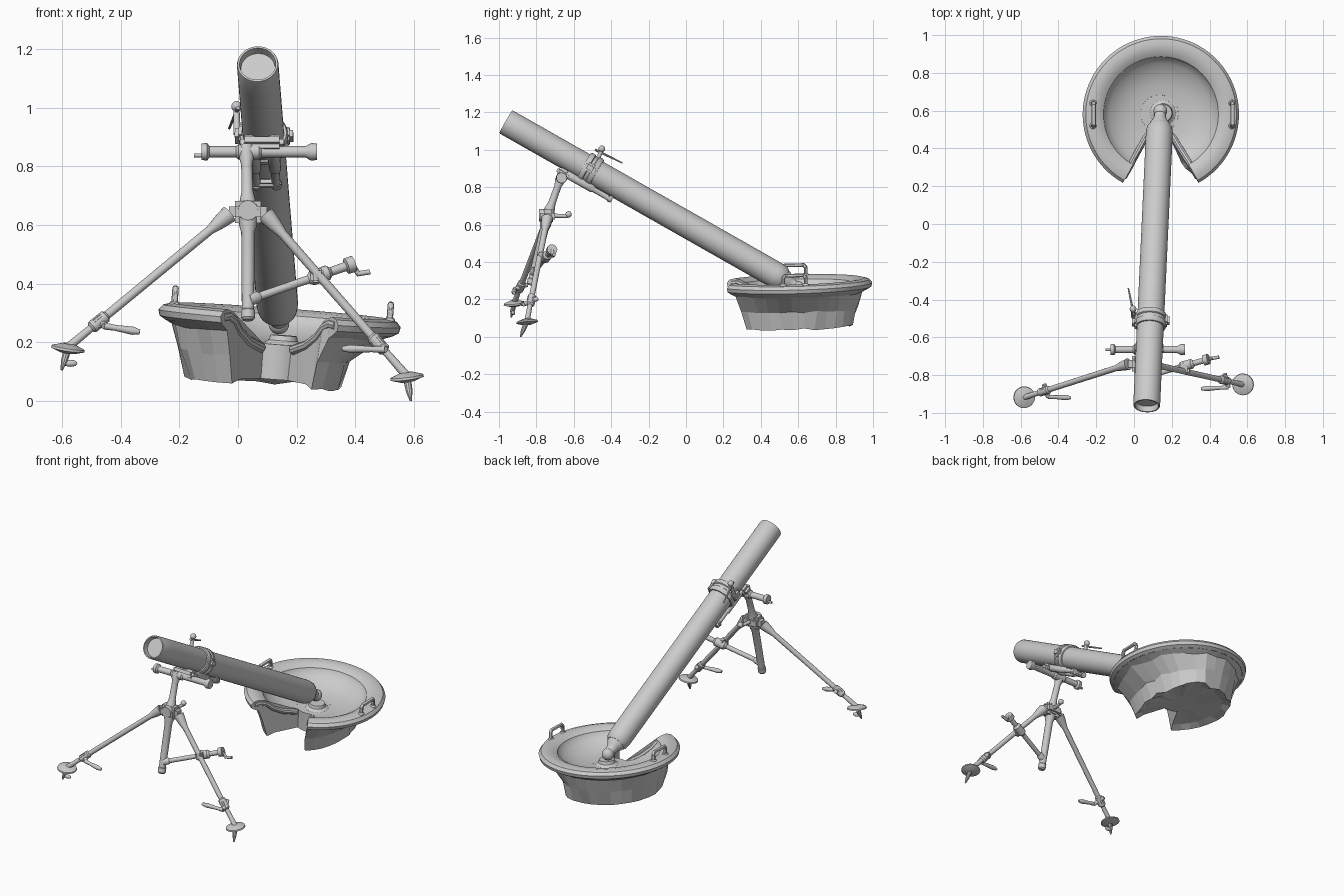
import bpy, bmesh, math, random
from mathutils import Vector, Matrix

if "Cube" in bpy.data.objects:
    bpy.data.objects.remove(bpy.data.objects["Cube"])

random.seed(4)


def finish(name, bm, smooth=True, matrix=None):
    bmesh.ops.remove_doubles(bm, verts=bm.verts, dist=1e-5)
    bmesh.ops.recalc_face_normals(bm, faces=bm.faces)
    me = bpy.data.meshes.new(name)
    bm.to_mesh(me)
    bm.free()
    ob = bpy.data.objects.new(name, me)
    bpy.context.collection.objects.link(ob)
    if matrix:
        ob.matrix_world = matrix
    if smooth:
        bpy.ops.object.select_all(action='DESELECT')
        ob.select_set(True)
        bpy.context.view_layer.objects.active = ob
        bpy.ops.object.shade_smooth_by_angle(angle=math.radians(35))
    return ob


def lathe(name, a, b, prof, n=16):
    """Revolve (fraction along a-b, radius) points around the line a-b."""
    a, b = Vector(a), Vector(b)
    q = (b - a).to_track_quat('Z', 'Y')
    bm = bmesh.new()
    rings = []
    for t, r in prof:
        c = a.lerp(b, t)
        if r == 0:
            rings.append([bm.verts.new(c)] * n)
        else:
            rings.append([bm.verts.new(c + q @ Vector((r * math.cos(k * math.tau / n), r * math.sin(k * math.tau / n), 0)))
                          for k in range(n)])
    for r0, r1 in zip(rings, rings[1:]):
        for k in range(n):
            vs = list(dict.fromkeys([r0[k], r0[(k + 1) % n], r1[(k + 1) % n], r1[k]]))
            if len(vs) > 2:
                bm.faces.new(vs)
    return finish(name, bm)


def rod(name, a, b, r, r2=None, n=14):
    return lathe(name, a, b, [(0, 0), (0, r), (1, r2 or r), (1, 0)], n)


def ball(name, c, r, scale=(1, 1, 1)):
    bm = bmesh.new()
    bmesh.ops.create_uvsphere(bm, u_segments=18, v_segments=10, radius=r)
    return finish(name, bm, True, Matrix.Translation(c) @ Matrix.Diagonal((*scale, 1)))


def block(name, c, size, quat=None, bevel=0.008):
    bm = bmesh.new()
    bmesh.ops.create_cube(bm, size=1)
    bmesh.ops.scale(bm, vec=size, verts=bm.verts)
    bmesh.ops.bevel(bm, geom=bm.edges[:], offset=bevel, segments=2, affect='EDGES')
    m = Matrix.Translation(c)
    return finish(name, bm, True, m @ quat.to_matrix().to_4x4() if quat else m)


def pipe(name, pts, r, matrix):
    cu = bpy.data.curves.new(name, 'CURVE')
    cu.dimensions = '3D'
    cu.bevel_depth, cu.bevel_resolution, cu.use_fill_caps = r, 3, True
    sp = cu.splines.new('POLY')
    sp.points.add(len(pts) - 1)
    for p, co in zip(sp.points, pts):
        p.co = (*co, 1)
    tmp = bpy.data.objects.new(name + "_path", cu)
    bpy.context.collection.objects.link(tmp)
    bm = bmesh.new()
    bm.from_mesh(tmp.to_mesh())
    bpy.data.objects.remove(tmp)
    return finish(name, bm, True, matrix)


# Barrel with shallow muzzle recess, and breech with ball
M, B = Vector((0.067, -0.963, 1.15)), Vector((0.136, 0.525, 0.305))
axis = (B - M).normalized()
length = (B - M).length
lathe("barrel", M, B, [(0.018, 0), (0.018, 0.058), (0, 0.062), (0, 0.069), (0.004, 0.071), (0.06, 0.071),
                       (0.97, 0.071), (0.99, 0.067), (1, 0.055), (1, 0)], 40)
lathe("breech", B - axis * 0.01, B + axis * 0.085,
      [(0, 0.055), (0.2, 0.052), (0.45, 0.036), (0.7, 0.03), (1, 0.03), (1, 0)], 24)
ball("breech_ball", B + axis * 0.085, 0.036)

# Base plate: dished ring with a wedge notch at the front
plate = (Matrix.Translation((0.121, 0.588, 0)) @ Matrix.Rotation(0.075, 4, 'Y') @ Matrix.Rotation(0.025, 4, 'X'))
dish = [(0.10, 0.195), (0.16, 0.2), (0.22, 0.217), (0.27, 0.245), (0.298, 0.27), (0.305, 0.287), (0.33, 0.301),
        (0.37, 0.308), (0.4, 0.3), (0.415, 0.282), (0.41, 0.262), (0.39, 0.25)]
under = [(0.362, 0.235), (0.33, 0.15), (0.3, 0.055), (0.25, 0.07), (0.1, 0.075)]
NOTCH = math.radians(29)


def polar(r, z, th, pinch=0):
    """Point on the plate; the skirt is pinched in towards its right side."""
    k = 1 - pinch * max(0, math.cos(th)) * min(1, max(0, (0.25 - z) / 0.1))
    return Vector((r * k * math.cos(th), r * math.sin(th), z))


PINCH = 0.27


def sweep(name, prof, steps, wobble, pinch):
    bm = bmesh.new()
    secs = []
    for i in range(steps + 1):
        th = -math.pi / 2 + NOTCH + (math.tau - 2 * NOTCH) * i / steps
        sec = []
        for k, (r, z) in enumerate(prof):
            w = wobble * random.uniform(-1, 1) if 0 < k < len(prof) - 1 and 0 < i < steps else 0
            sec.append(bm.verts.new(polar(r + w, z + w * 0.5, th, pinch)))
        secs.append(sec)
    for s0, s1 in zip(secs, secs[1:]):
        for k in range(len(prof) - 1):
            bm.faces.new((s0[k], s1[k], s1[k + 1], s0[k + 1]))
    return finish(name, bm, wobble == 0, plate)


sweep("base_plate_dish", dish, 72, 0, 0)
sweep("base_plate_skirt", [dish[-1]] + under, 26, 0.013, PINCH)

# Notch side walls, rolled notch edges, central socket
for side, s in (("left", -1), ("right", 1)):
    th = -math.pi / 2 + s * NOTCH
    bm = bmesh.new()
    bm.faces.new([bm.verts.new(polar(r, z, th)) for r, z in dish] +
                 [bm.verts.new(polar(r, z, th, PINCH)) for r, z in under])
    bmesh.ops.triangulate(bm, faces=bm.faces[:])
    finish("notch_wall_" + side, bm, False, plate)
    edge = [(0.11, 0.18), (0.2, 0.202), (0.27, 0.236), (0.31, 0.27), (0.35, 0.284), (0.388, 0.28)]
    pipe("notch_roll_" + side, [polar(r, z, th + s * 0.03) for r, z in edge], 0.018, plate)
socket = lathe("base_socket", (0, 0, 0.075), (0, 0, 0.195), [(0, 0), (0, 0.1), (1, 0.1), (1, 0)], 32)
socket.matrix_world = plate
cup = lathe("ball_cup", (0.018, 0.005, 0.19), (0.018, 0.005, 0.225), [(0, 0.075), (0.5, 0.05), (1, 0.045), (1, 0)], 28)
cup.matrix_world = plate

# Carrying handles on the rim
for side, x in (("left", -0.362), ("right", 0.375)):
    pipe("carry_handle_" + side,
         [(x, -0.06, 0.29), (x, -0.06, 0.345), (x, -0.05, 0.357), (x, 0.05, 0.357), (x, 0.06, 0.345), (x, 0.06, 0.29)],
         0.011, plate)
    for e, y in (("front", -0.06), ("back", 0.06)):
        ball(f"handle_foot_{side}_{e}", plate @ Vector((x, y, 0.304)), 0.018, (1, 1, 0.6))

# Barrel collar with clamp lugs and lever
quat = axis.to_track_quat('Z', 'Y')
C = M + axis * (0.45 / 1.485 * length)
lathe("barrel_collar", C - axis * 0.04, C + axis * 0.04,
      [(0, 0.07), (0, 0.079), (0.12, 0.084), (0.35, 0.084), (0.4, 0.078), (0.6, 0.078), (0.65, 0.084),
       (0.88, 0.084), (1, 0.079), (1, 0.07)], 36)
block("collar_lug_left", C + Vector((-0.078, 0, 0.01)), (0.04, 0.06, 0.08), quat, 0.014)
block("collar_lug_right", C + Vector((0.083, 0, 0.01)), (0.035, 0.05, 0.06), quat, 0.012)
rod("clamp_post", (-0.003, -0.49, 0.91), (-0.005, -0.45, 1.0), 0.013, 0.01)
ball("clamp_knob", (-0.005, -0.45, 1.005), 0.018)
rod("clamp_lever", (0.0, -0.485, 1.0), (-0.03, -0.34, 0.93), 0.007, 0.004, 10)

# Recoil buffers slung under the barrel
down = Vector((0, axis.z, -axis.y)).normalized()
U = M + axis * 0.40 + down * 0.083
for side, x in (("left", -0.032), ("right", 0.036)):
    o = Vector((x, 0, 0))
    lathe("buffer_" + side, U + o, U + o + axis * 0.3,
          [(0, 0), (0, 0.016), (0.05, 0.021), (0.6, 0.021), (0.63, 0.015), (0.93, 0.015), (0.94, 0.02), (1, 0.017), (1, 0)])
block("buffer_yoke", U + Vector((0, 0, -0.005)), (0.15, 0.05, 0.07), quat, 0.015)
block("buffer_end_strap", U + axis * 0.28, (0.11, 0.03, 0.03), quat, 0.008)

# Traverse screw housing with end knobs
Y, Z = -0.665, 0.85
lathe("traverse_tube", (-0.125, Y, Z), (0.27, Y, Z),
      [(0, 0), (0, 0.028), (0.05, 0.03), (0.07, 0.019), (0.3, 0.019), (0.32, 0.026), (0.5, 0.026), (0.52, 0.019),
       (0.9, 0.019), (0.93, 0.026), (0.95, 0.03), (1, 0.028), (1, 0)], 20)
rod("traverse_crank_pin", (-0.15, Y, Z - 0.012), (-0.12, Y, Z - 0.012), 0.007)

# Elevating column and bipod head
H = Vector((0.034, -0.74, 0.65))
lathe("elevating_screw", (0.028, -0.662, 0.87), H,
      [(0, 0), (0, 0.026), (0.15, 0.027), (0.3, 0.019), (0.7, 0.02), (0.9, 0.03), (1, 0.036)])
lathe("elevating_tube", H, (0.034, -0.83, 0.275),
      [(0, 0.034), (0.14, 0.03), (0.2, 0.023), (0.9, 0.021), (0.91, 0.024), (0.98, 0.024), (1, 0.018), (1, 0)])
block("bipod_head", H + Vector((0, 0, -0.005)), (0.13, 0.08, 0.075), None, 0.02)
rod("head_boss", H + Vector((0, -0.045, 0)), H + Vector((0, 0.03, 0)), 0.034, 0.036, 20)
rod("head_crank_shaft", H, (0.05, -0.635, 0.645), 0.013, 0.009)
ball("head_crank_knob", (0.05, -0.628, 0.655), 0.017)

# Bipod legs with feet, spikes and clamp handles: top, foot, spike tip, clamp fraction, handle ends
legs = {
    "left": ((-0.03, -0.742, 0.637), (-0.58, -0.918, 0.183), (-0.602, -0.935, 0.105), 0.81,
             (-0.455, -0.915, 0.255), (-0.335, -0.92, 0.235)),
    "right": ((0.095, -0.742, 0.635), (0.576, -0.85, 0.085), (0.59, -0.885, 0.0), 0.8,
              (0.5, -0.865, 0.175), (0.355, -0.872, 0.178)),
}
for side, (top, foot, tip, f, h0, h1) in legs.items():
    t, b = Vector(top), Vector(foot)
    d = (b - t).normalized()
    lathe("leg_" + side, t, b,
          [(0, 0), (0, 0.031), (0.06, 0.025), (0.12, 0.016), (f - 0.05, 0.015), (f - 0.04, 0.022),
           (f + 0.04, 0.022), (f + 0.05, 0.013), (1, 0.015), (1, 0)])
    n = Vector((-d.x * 0.2, -0.1, 1)).normalized()
    lathe("foot_disc_" + side, b + n * 0.012, b - n * 0.02,
          [(0, 0), (0, 0.02), (0.4, 0.056), (0.65, 0.058), (1, 0.025), (1, 0)], 28)
    lathe("foot_spike_" + side, b, tip, [(0, 0.014), (0.6, 0.012), (1, 0.004), (1, 0)], 10)
    c = t.lerp(b, f)
    rod("leg_clamp_bolt_" + side, c + Vector((0, 0.035, 0.01)), h0, 0.012)
    block("leg_clamp_" + side, c, (0.04, 0.04, 0.05), d.to_track_quat('Z', 'Y'), 0.008)
    lathe("leg_clamp_handle_" + side, h0, h1, [(0, 0), (0, 0.012), (0.3, 0.01), (0.8, 0.014), (1, 0.008), (1, 0)], 12)
ball("foot_hook_left", (-0.572, -0.925, 0.128), 0.02, (1.2, 0.6, 0.6))

# Cross-levelling strut from the elevating tube over the right leg, with crank
lathe("levelling_strut", (0.04, -0.815, 0.345), (0.395, -0.715, 0.468),
      [(0, 0), (0, 0.022), (0.08, 0.02), (0.1, 0.014), (0.56, 0.014), (0.6, 0.026), (0.75, 0.026), (0.78, 0.015),
       (0.92, 0.016), (0.93, 0.028), (1, 0.028), (1, 0)], 18)
rod("levelling_crank_arm", (0.39, -0.716, 0.465), (0.41, -0.712, 0.435), 0.009)
rod("levelling_crank_grip", (0.405, -0.712, 0.433), (0.45, -0.705, 0.44), 0.009)
block("strut_leg_bracket", (0.27, -0.765, 0.428), (0.045, 0.06, 0.05))
